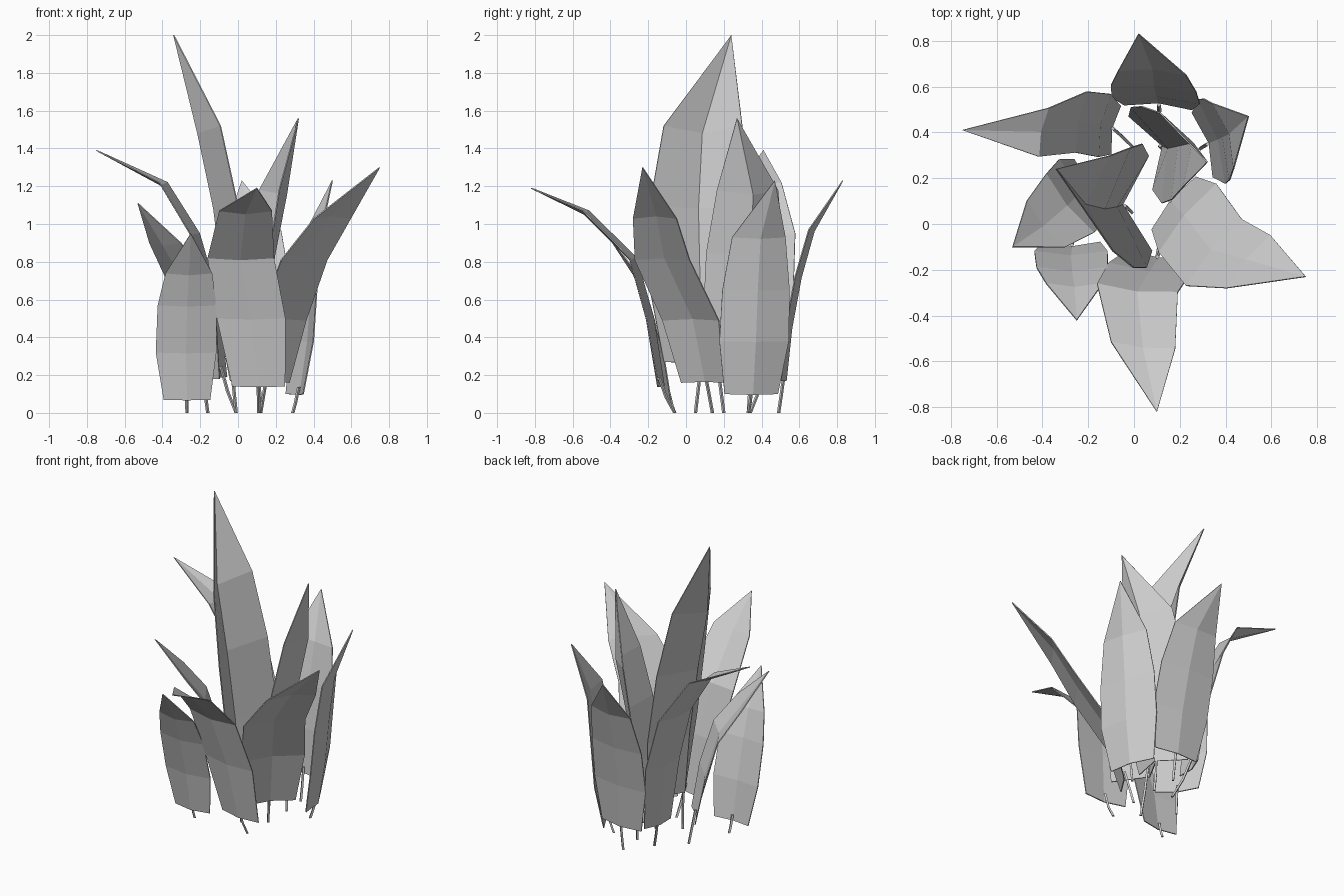
import bpy
import bmesh
from math import radians, cos, sin
from mathutils import Vector

cube = bpy.data.objects.get("Cube")
if cube:
    bpy.data.objects.remove(cube, do_unlink=True)

# One plain grey for the whole plant
grey = bpy.data.materials.new("leaf grey")
grey.use_nodes = True
colour = (0.6, 0.6, 0.6, 1)
grey.diffuse_color = colour
grey.node_tree.nodes["Principled BSDF"].inputs["Base Color"].default_value = colour

# Blade width along its length, from foot to shoulder
TAPER = (0.77, 1.0, 0.97, 0.77)


def finish(bm, name):
    bmesh.ops.recalc_face_normals(bm, faces=bm.faces)
    mesh = bpy.data.meshes.new(name)
    bm.to_mesh(mesh)
    bm.free()
    mesh.materials.append(grey)
    obj = bpy.data.objects.new(name, mesh)
    bpy.context.collection.objects.link(obj)
    return obj


def stem(name, path, radius=0.009):
    """Thin square stalk swept along a short path."""
    bm = bmesh.new()
    rings = []
    for p in path:
        corners = [(1, 0), (0, 1), (-1, 0), (0, -1)]
        rings.append([bm.verts.new(p + Vector((x, y, 0)) * radius) for x, y in corners])
    for low, high in zip(rings, rings[1:]):
        for i in range(4):
            j = (i + 1) % 4
            bm.faces.new((low[i], low[j], high[j], high[i]))
    bm.faces.new(rings[0])
    bm.faces.new(rings[-1])
    finish(bm, name)


def leaf(name, root, width, yaw, keel, *spine):
    """Folded blade: rows of edge, keel, edge along the spine, closed by a tip."""
    pts = [Vector(p) for p in spine]
    side = Vector((cos(radians(yaw)), sin(radians(yaw)), 0))
    lean = pts[-1] - pts[0]
    lean.z = 0
    bm = bmesh.new()
    rows, ribs = [], []
    for i, taper in enumerate(TAPER):
        along = pts[i + 1] - pts[max(i - 1, 0)]
        out = side.cross(along).normalized()
        if out.dot(lean) < 0:
            out.negate()
        half = side * width * taper / 2
        ribs.append(pts[i] + out * keel)
        rows.append([bm.verts.new(p) for p in (pts[i] - half, ribs[i], pts[i] + half)])
    for low, high in zip(rows, rows[1:]):
        for k in (0, 1):
            bm.faces.new((low[k], low[k + 1], high[k + 1], high[k]))
    tip = bm.verts.new(pts[-1])
    for k in (0, 1):
        bm.faces.new((rows[-1][k], rows[-1][k + 1], tip))
    blade = finish(bm, name + "_leaf")
    solid = blade.modifiers.new("thickness", "SOLIDIFY")
    solid.thickness = 0.006
    solid.offset = 0
    # Stalk rises from the ground and joins the inner face of the blade
    foot = Vector((*root, 0))
    inward = lean.normalized() * -0.015
    joint = ribs[0].lerp(ribs[1], 0.15) + inward
    knee = foot.lerp(ribs[0] + inward, 0.6)
    stem(name + "_stem", [foot, knee, joint])


# Front leaves
leaf("front", (.11, -.06), 0.365, -6, 0.02, (.11, -.13, .14), (.07, -.19, .5),
     (.015, -.28, .82), (.04, -.53, 1.07), (.1, -.82, 1.19))
leaf("front_right", (-.27, -.06), 0.32, 0, 0.02, (-.27, -.08, .07), (-.275, -.12, .32),
     (-.27, -.19, .57), (-.26, -.26, .74), (-.25, -.42, .95))

# Left side leaves
leaf("left_front", (.12, .14), 0.39, 50, -0.02, (.175, .09, .16), (.235, .025, .49),
     (.35, -.125, .81), (.5, -.165, 1.03), (.75, -.23, 1.3))
leaf("left_back", (.29, .33), 0.385, 108, 0.03, (.3, .345, .1), (.34, .36, .38),
     (.36, .37, .65), (.39, .385, .93), (.5, .47, 1.23))

# Right side leaves
leaf("right_front", (-.16, .2), 0.34, 129, 0.02, (-.18, .18, .18), (-.22, .15, .45),
     (-.28, .09, .72), (-.385, 0, .9), (-.53, -.1, 1.11))
leaf("right_back", (-.01, .34), 0.28, 79, 0.02, (-.08, .41, .19), (-.13, .43, .6),
     (-.23, .445, .95), (-.395, .4, 1.22), (-.75, .41, 1.39))

# Tall inner leaves and the back leaf
leaf("tall", (-.01, .05), 0.54, -88, 0.12, (.07, .09, .27), (.045, .08, .65),
     (-.01, .07, 1.1), (-.1, .09, 1.52), (-.34, .24, 2))
leaf("inner", (.12, .33), 0.44, 108, 0.1, (.03, .31, .2), (.055, .3, .5),
     (.1, .31, .85), (.165, .325, 1.18), (.32, .27, 1.56))
leaf("back", (.11, .49), 0.385, -4, 0.02, (.105, .51, .17), (.095, .54, .45),
     (.085, .59, .72), (.08, .66, .97), (.02, .83, 1.23))
